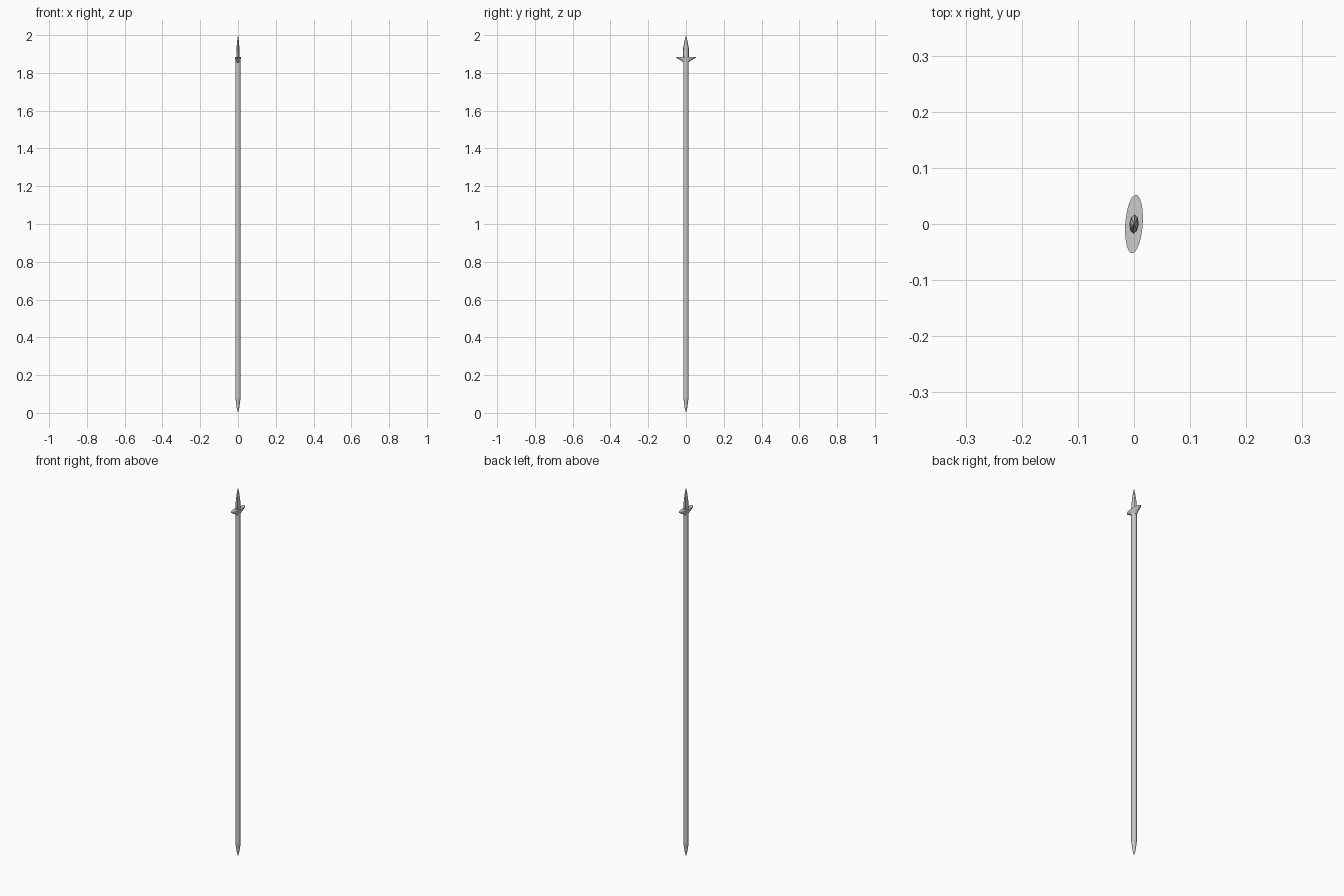
import bpy, bmesh, math

if "Cube" in bpy.data.objects:
    bpy.data.objects.remove(bpy.data.objects["Cube"])

TURN = math.radians(-4)  # slight twist of the head


def loft(name, rings, sides, turn=0.0):
    """Stack elliptical rings (z, rx, ry); zero radius makes a point."""
    bm = bmesh.new()
    loops = []
    for z, rx, ry in rings:
        if rx == 0:
            loops.append([bm.verts.new((0, 0, z))])
            continue
        loop = []
        for i in range(sides):
            a = 2 * math.pi * i / sides
            x, y = rx * math.cos(a), ry * math.sin(a)
            loop.append(bm.verts.new((x * math.cos(turn) - y * math.sin(turn),
                                      x * math.sin(turn) + y * math.cos(turn), z)))
        loops.append(loop)
    for a, b in zip(loops, loops[1:]):
        for i in range(sides):
            j = (i + 1) % sides
            if len(a) == 1:
                bm.faces.new((a[0], b[j], b[i]))
            elif len(b) == 1:
                bm.faces.new((a[i], a[j], b[0]))
            else:
                bm.faces.new((a[i], a[j], b[j], b[i]))
    for loop in (loops[0], loops[-1]):
        if len(loop) > 1:
            bm.faces.new(loop)
    bmesh.ops.recalc_face_normals(bm, faces=bm.faces)
    me = bpy.data.meshes.new(name)
    bm.to_mesh(me)
    bm.free()
    ob = bpy.data.objects.new(name, me)
    bpy.context.collection.objects.link(ob)
    return ob


# Shaft with a pointed butt
R = 0.0135
loft("shaft", [(0, 0, 0), (0.03, 0.0075, 0.0075), (0.065, 0.012, 0.012),
               (0.08, R, R), (1.87, R, R)], 12)

# Oval guard: flat on top, flaring up from the shaft
loft("guard", [(1.855, 0.0115, 0.013), (1.865, 0.013, 0.025),
               (1.876, 0.015, 0.045), (1.881, 0.0155, 0.052),
               (1.885, 0.0155, 0.052)], 32, TURN)

# Diamond-section blade
loft("blade", [(1.88, 0.0085, 0.0155), (1.905, 0.0085, 0.0172),
               (1.935, 0.0075, 0.0145), (1.965, 0.005, 0.009),
               (1.985, 0.0025, 0.004), (2.0, 0, 0)], 8, TURN)
